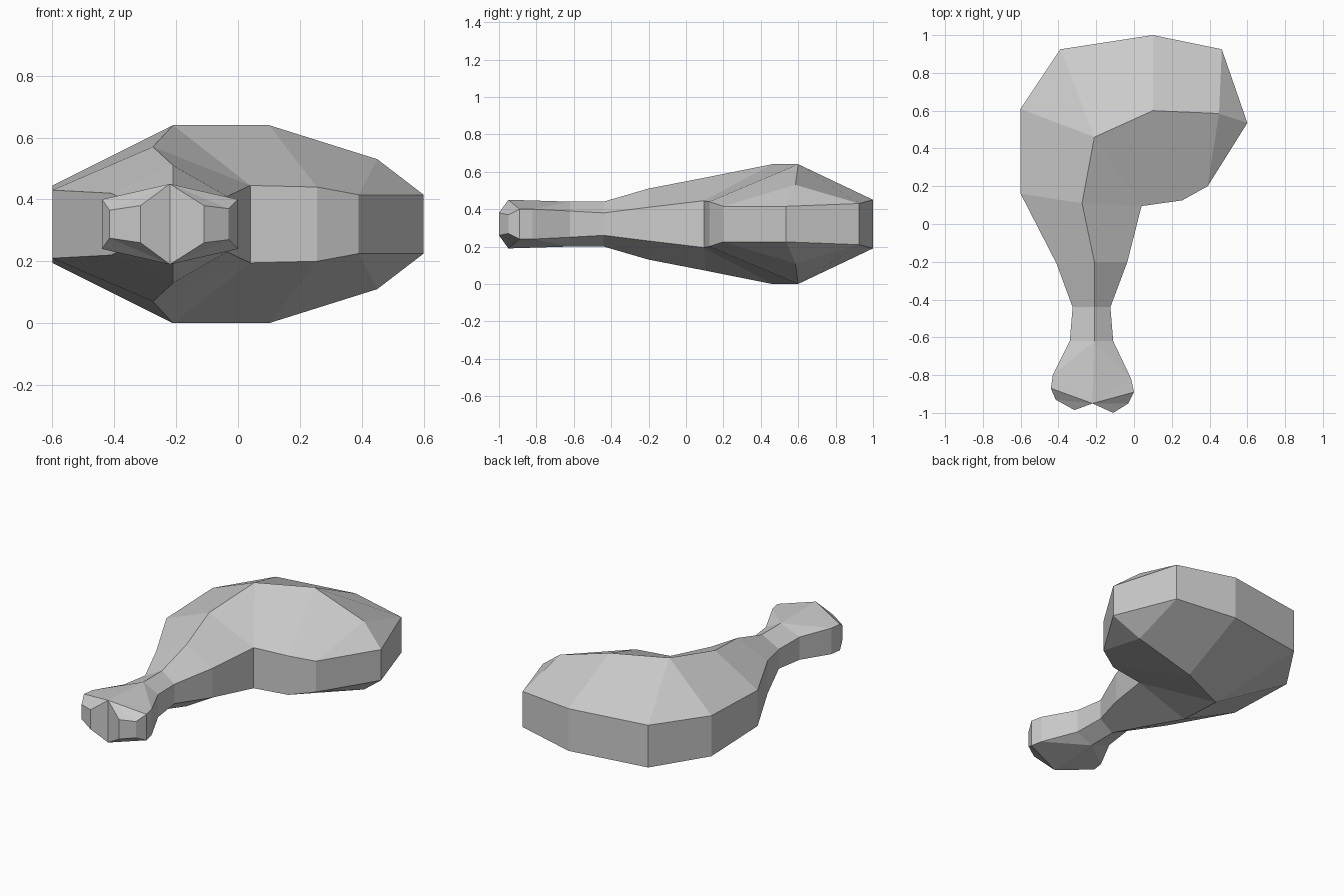
import bpy
import bmesh

cube = bpy.data.objects.get("Cube")
if cube:
    bpy.data.objects.remove(cube, do_unlink=True)

MID_HEIGHT = 0.32

# Ridge running from the bone end up and around the meat: x, y, half thickness
ridge = {
    "notch": (-.22, -.95, .13),
    "bone": (-.21, -.62, .12),
    "neck": (-.21, -.44, .12),
    "shank": (-.21, -.2, .19),
    "bend": (-.275, .11, .25),
    "crown": (-.21, .46, .32),
    "back": (.1, .6, .32),
    "tip": (.45, .585, .21),
}

# Outline, counterclockwise: x, y, half height of side wall, ridge points it joins
outline = [
    # right half of the bone knob
    (-.11, -1, .06, ["notch"]),
    (-.03, -.95, .05, ["notch"]),
    (0, -.89, .08, ["notch"]),
    (-.015, -.82, .08, ["notch", "bone"]),
    (-.11, -.62, .07, ["bone"]),
    (-.125, -.44, .06, ["neck"]),
    (-.035, -.2, .09, ["shank"]),
    # meat
    (.04, .095, .125, ["bend", "crown"]),
    (.255, .125, .12, ["back"]),
    (.39, .2, .095, ["tip"]),
    (.6, .535, .095, ["tip"]),
    (.465, .925, .11, ["tip"]),
    (.1, 1, .13, ["back"]),
    (-.39, .925, .13, ["crown"]),
    (-.6, .61, .125, ["crown"]),
    (-.6, .16, .11, ["bend"]),
    (-.41, -.21, .1, ["shank"]),
    # left half of the bone knob
    (-.325, -.44, .06, ["neck"]),
    (-.34, -.62, .07, ["bone"]),
    (-.43, -.8, .08, ["bone", "notch"]),
    (-.44, -.87, .08, ["notch"]),
    (-.415, -.93, .045, ["notch"]),
    (-.315, -.985, .06, ["notch"]),
]


def add_face(bm, verts):
    """Add a face, merging repeated corners."""
    corners = list(dict.fromkeys(verts))
    if len(corners) > 2:
        bm.faces.new(corners)


def add_shell(bm, side):
    """Build the upper (side 1) or lower (side -1) surface; return its border."""
    def vert(x, y, half):
        return bm.verts.new((x, y, MID_HEIGHT + side * half))

    spine = {name: vert(*point) for name, point in ridge.items()}
    rim, rungs = [], []
    for x, y, half, joins in outline:
        edge_vert = vert(x, y, half)
        rim.append(edge_vert)
        rungs += [(edge_vert, spine[name]) for name in joins]
    for (rim_a, top_a), (rim_b, top_b) in zip(rungs, rungs[1:]):
        add_face(bm, [rim_a, rim_b, top_b, top_a])
    return rim + [spine["notch"]]


bm = bmesh.new()
upper = add_shell(bm, 1)
lower = add_shell(bm, -1)

# Side wall between the two surfaces
count = len(upper)
for i in range(count):
    j = (i + 1) % count
    add_face(bm, [lower[i], lower[j], upper[j], upper[i]])
bmesh.ops.recalc_face_normals(bm, faces=bm.faces[:])

mesh = bpy.data.meshes.new("drumstick")
bm.to_mesh(mesh)
bm.free()
drumstick = bpy.data.objects.new("drumstick", mesh)
bpy.context.collection.objects.link(drumstick)

# Single plain colour
grey = bpy.data.materials.new("light grey")
grey.use_nodes = True
colour = (.6, .6, .6, 1)
grey.diffuse_color = colour
for node in grey.node_tree.nodes:
    if node.type == "BSDF_PRINCIPLED":
        node.inputs["Base Color"].default_value = colour
mesh.materials.append(grey)
